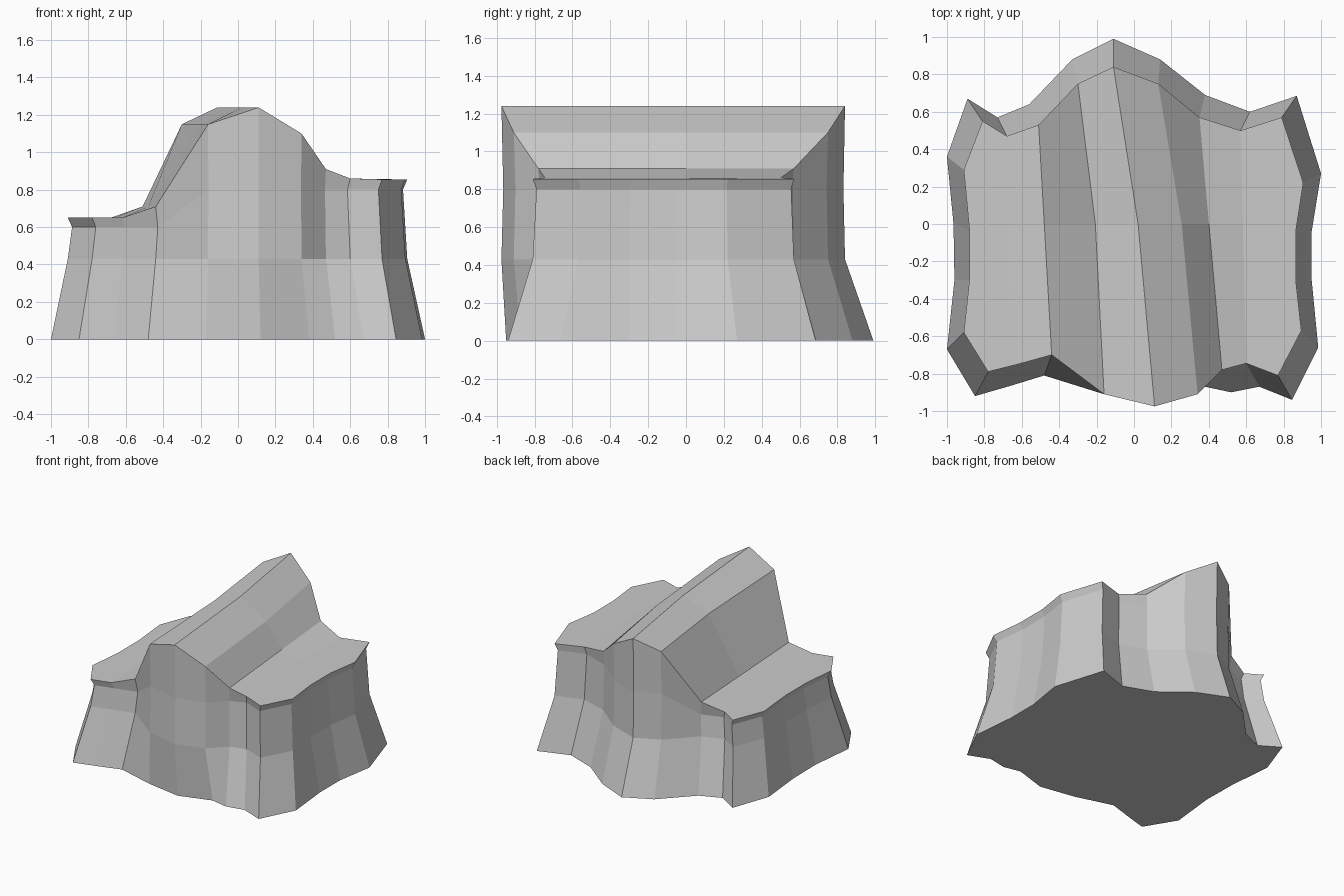
import bpy, bmesh

if "Cube" in bpy.data.objects:
    bpy.data.objects.remove(bpy.data.objects["Cube"])

# Outlines: front and back run left to right, sides run front to back
top = dict(
    front=[(-.78, -.79), (-.62, -.75), (-.44, -.70), (-.16, -.91), (.11, -.975),
           (.34, -.91), (.47, -.78), (.60, -.745), (.77, -.81)],
    back=[(-.81, .55), (-.68, .47), (-.51, .53), (-.30, .75), (-.11, .84),
          (.13, .75), (.35, .57), (.57, .50), (.79, .57)],
    left=[(-.91, -.58), (-.88, -.30), (-.88, -.03), (-.91, .29)],
    right=[(.895, -.57), (.865, -.30), (.865, -.04), (.905, .22)])
base = dict(
    front=[(-.85, -.92), (-.66, -.865), (-.48, -.81), (-.17, -.90), (.12, -.95),
           (.38, -.87), (.52, -.90), (.67, -.87), (.845, -.94)],
    back=[(-.89, .67), (-.73, .57), (-.56, .64), (-.33, .88), (-.11, .99),
          (.14, .88), (.38, .69), (.62, .60), (.87, .685)],
    left=[(-1, -.67), (-.96, -.30), (-.965, 0), (-1, .36)],
    right=[(.985, -.66), (.95, -.30), (.95, -.04), (1, .27)])
heights = [.65, .65, .71, 1.15, 1.24, 1.10, .91, .86, .855]


def loop(part):
    return part['front'] + part['right'] + part['back'][::-1] + part['left'][::-1]


top_z = heights + [.855] * 4 + heights[::-1] + [.65] * 4
neck_z = [.60 if z < .75 else .80 for z in top_z]
neck_k = [.975 if z < .88 else .99 for z in top_z]

bm = bmesh.new()


def ring(points, zs, scale):
    return [bm.verts.new((x * k, y * k, z)) for (x, y), z, k in zip(points, zs, scale)]


# Cliff walls: base, waist, neck under the lip, top edge
ones = [1] * 26
rings = [ring(loop(base), [0] * 26, ones),
         ring(loop(top), [.43] * 26, ones),
         ring(loop(top), neck_z, neck_k),
         ring(loop(top), top_z, ones)]
for a, b in zip(rings, rings[1:]):
    for i in range(26):
        j = (i + 1) % 26
        bm.faces.new((a[i], a[j], b[j], b[i]))
bm.faces.new(rings[0][::-1])

# Ridge strips running front to back, slightly bent halfway
t = rings[3]
front, right, back, left = t[:9], t[9:13], t[13:22][::-1], t[22:][::-1]
mid = {}
for c in range(1, 8):
    f, b = front[c].co, back[c].co
    k = -f.y / (b.y - f.y)
    bend = .03 if 3 <= c <= 5 else 0
    mid[c] = bm.verts.new((f.x + (b.x - f.x) * k + bend, 0, f.z))
for c in range(1, 7):
    bm.faces.new((front[c], front[c + 1], mid[c + 1], mid[c]))
    bm.faces.new((mid[c], mid[c + 1], back[c + 1], back[c]))

# Lower ledges on both sides
bm.faces.new([front[0], front[1], mid[1], back[1], back[0]] + left[::-1])
bm.faces.new([front[7], front[8]] + right + [back[8], back[7], mid[7]])

bmesh.ops.recalc_face_normals(bm, faces=bm.faces)
mesh = bpy.data.meshes.new("rock_cliff")
bm.to_mesh(mesh)
bm.free()
bpy.context.collection.objects.link(bpy.data.objects.new("rock_cliff", mesh))
